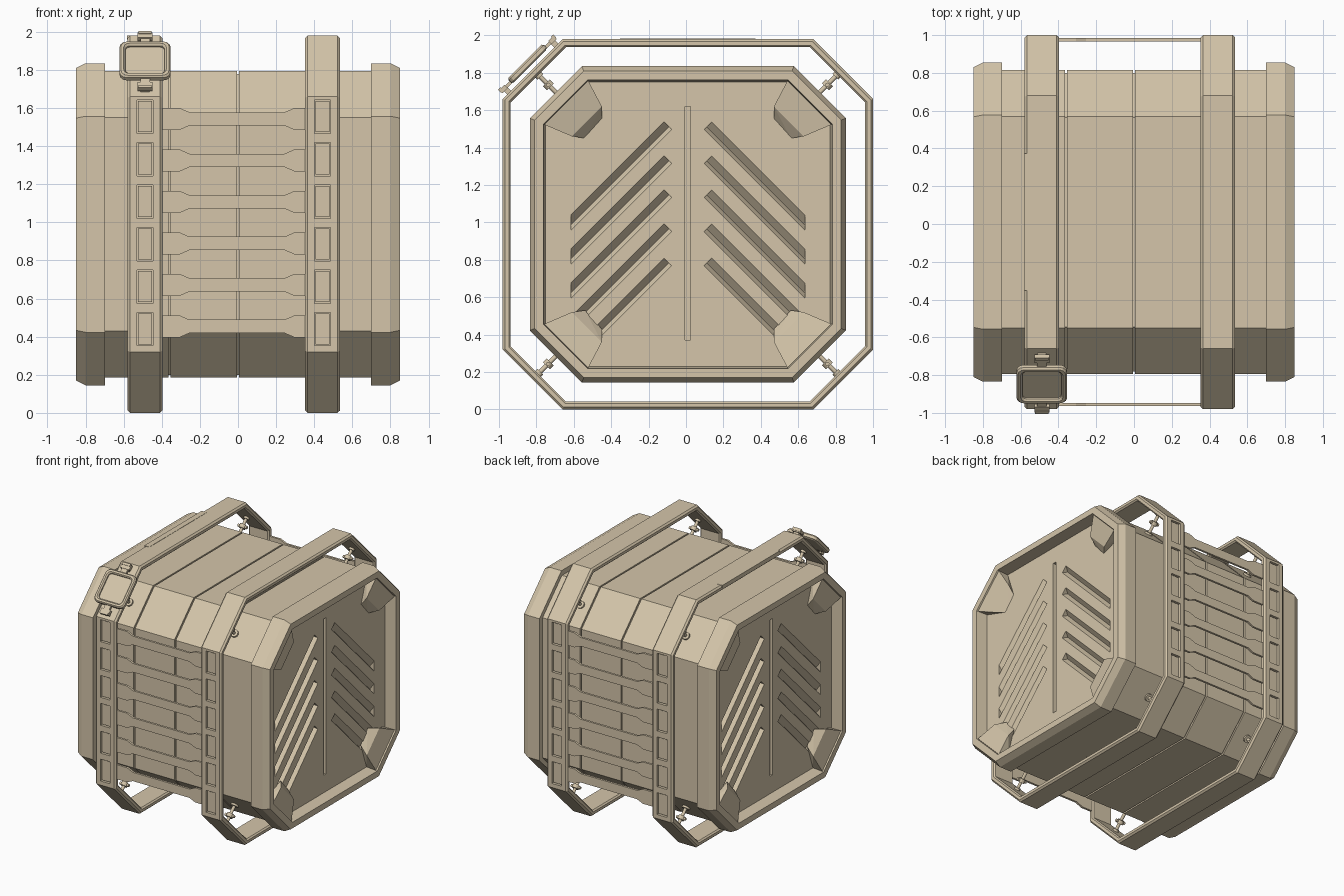
import bpy, bmesh, math
from mathutils import Vector, Matrix

if "Cube" in bpy.data.objects:
    bpy.data.objects.remove(bpy.data.objects["Cube"])

CENTRE = Vector((0, 0.01, 0.99))
S = math.sqrt(0.5)
tan = bpy.data.materials.new("tan_shell")
tan.diffuse_color = (0.66, 0.56, 0.40, 1)
tan.use_nodes = True
tan.node_tree.nodes["Principled BSDF"].inputs["Base Color"].default_value = tan.diffuse_color


def finish(name, bm):
    bmesh.ops.recalc_face_normals(bm, faces=bm.faces)
    me = bpy.data.meshes.new(name)
    bm.to_mesh(me)
    bm.free()
    me.materials.append(tan)
    ob = bpy.data.objects.new(name, me)
    ob.location = CENTRE
    bpy.context.collection.objects.link(ob)
    return ob


def octagon(h, c):
    return [(h, -c), (h, c), (c, h), (-c, h), (-h, c), (-h, -c), (-c, -h), (c, -h)]


def loft(name, sections, closed=False):
    """Skin octagonal sections (x, half height, corner) along x."""
    bm = bmesh.new()
    rings = [[bm.verts.new((x, y, z)) for y, z in octagon(h, c)] for x, h, c in sections]
    n = len(rings)
    for i in range(n if closed else n - 1):
        a, b = rings[i], rings[(i + 1) % n]
        for j in range(8):
            k = (j + 1) % 8
            bm.faces.new((a[j], a[k], b[k], b[j]))
    if not closed:
        bm.faces.new(rings[0])
        bm.faces.new(rings[-1])
    return finish(name, bm)


def add_hull(bm, pts):
    vs = [bm.verts.new(p) for p in pts]
    res = bmesh.ops.convex_hull(bm, input=vs)
    junk = [g for g in res["geom_interior"] if isinstance(g, bmesh.types.BMVert)]
    bmesh.ops.delete(bm, geom=junk, context="VERTS")


def add_box(bm, centre, size, rot=Matrix.Identity(4)):
    m = Matrix.Translation(centre) @ rot @ Matrix.Diagonal((*size, 1))
    bmesh.ops.create_cube(bm, size=1, matrix=m)


def add_prism(bm, outline, y0, y1):
    """Extrude an x-z outline from y0 to y1."""
    a = [bm.verts.new((x, y0, z)) for x, z in outline]
    b = [bm.verts.new((x, y1, z)) for x, z in outline]
    bm.faces.new(a)
    bm.faces.new(b[::-1])
    for i in range(len(a)):
        j = (i + 1) % len(a)
        bm.faces.new((a[i], b[i], b[j], a[j]))


def cut(ob, cutter):
    cutter.hide_render = True
    mod = ob.modifiers.new("cut", "BOOLEAN")
    mod.operation, mod.object, mod.solver = "DIFFERENCE", cutter, "EXACT"
    bpy.context.view_layer.objects.active = ob
    bpy.ops.object.modifier_apply(modifier=mod.name)
    bpy.data.objects.remove(cutter)


# Octagonal body with stepped end caps, recessed ends and seams
PX = 0.76
half = [(PX, .76, .53), (.85, .772, .535), (.85, .82, .557), (.80, .845, .567),
        (.698, .845, .567), (.698, .805, .56), (.366, .805, .56), (.366, .79, .554),
        (.354, .79, .554), (.354, .805, .56), (.006, .805, .56), (.006, .79, .554)]
body = loft("crate_body", half + [(-x, h, c) for x, h, c in reversed(half)])

# Slanted V grooves and centre groove on both end panels
bm = bmesh.new()
for sx in (1, -1):
    top, low = sx * (PX + .002), sx * (PX - .04)
    for sy in (1, -1):
        for i in range(5):
            dz = -.182 * i
            e = .626 if i < 4 else .49
            a, b = (.129, .549), (.086, .506)
            c, d = (e, b[1] - e + .086), (e, a[1] - e + .129)
            pts = [(top, sy * y, z + dz) for y, z in (a, b, c, d)]
            for p, q in ((a, b), (d, c)):
                pts.append((low, sy * (p[0] + .65 * (q[0] - p[0])),
                            p[1] + .65 * (q[1] - p[1]) + dz))
            add_hull(bm, pts)
    add_box(bm, (sx * PX, 0, .005), (.06, .03, 1.25))
cut(body, finish("groove_cutter", bm))

# Corner gussets inside the recessed ends
bm = bmesh.new()
for sx in (1, -1):
    for sy in (1, -1):
        for sz in (1, -1):
            pts = [(.84, .768, .533), (.84, .533, .768), (.81, .46, .63), (.81, .62, .47),
                   (PX - .005, .46, .56), (PX - .005, .55, .46),
                   (PX - .005, .76, .53), (PX - .005, .53, .76)]
            add_hull(bm, [(sx * x, sy * y, sz * z) for x, y, z in pts])
finish("corner_gussets", bm)

# Two octagonal hoops with recessed slots on front and back
PROFILE = [(-.091, .012), (-.078, 0), (.078, 0), (.091, .012),
           (.091, .033), (.08, .043), (-.08, .043), (-.091, .033)]
HOOPS = {"left": -.488, "right": .444}
for side, hx in HOOPS.items():
    hoop = loft(side + "_hoop", [(hx + x, .99 - t, .67 - .414 * t) for x, t in PROFILE], True)
    bm = bmesh.new()
    for sy in (1, -1):
        for i in range(6):
            add_box(bm, (hx, sy * .99, .565 - .223 * i), (.085, .044, .175))
    cut(hoop, finish("slot_cutter", bm))
    # Pads inside the slots
    bm = bmesh.new()
    for sy in (1, -1):
        for i in range(6):
            add_box(bm, (hx, sy * .972, .565 - .223 * i), (.072, .016, .162))
    finish(side + "_slot_pads", bm)

    # Diagonal struts with collars joining hoop to body
    bm = bmesh.new()
    for k in range(4):
        ang = math.radians(45 + 90 * k)
        d = Vector((0, math.cos(ang), math.sin(ang)))
        rot = d.to_track_quat("Z", "Y").to_matrix().to_4x4()
        for r, r0, r1 in ((.012, .95, 1.14), (.03, .955, .98), (.026, 1.04, 1.07), (.022, 1.115, 1.14)):
            m = Matrix.Translation(Vector((hx, 0, 0)) + d * (r0 + r1) / 2) @ rot
            bmesh.ops.create_cone(bm, cap_ends=True, segments=12, radius1=r, radius2=r,
                                  depth=r1 - r0, matrix=m)
        pin = Matrix.Translation(Vector((hx, 0, 0)) + d * 1.055) @ Matrix.Rotation(math.pi / 2, 4, "Y")
        bmesh.ops.create_cone(bm, cap_ends=True, segments=12, radius1=.011, radius2=.011,
                              depth=.08, matrix=pin)
    finish(side + "_struts", bm)

# Dog-bone webbing bands between the hoops, front and back
bm = bmesh.new()
for sy in (1, -1):
    for i in range(6):
        z = .553 - .2178 * i
        upper = [(-.41, .058), (-.307, .058), (-.255, .035), (.244, .035), (.297, .058), (.37, .058)]
        outline = [(x, z + h) for x, h in upper] + [(x, z - h) for x, h in reversed(upper)]
        add_prism(bm, outline, sy * .957, sy * .974)
finish("webbing_bands", bm)

# Long plate along the top of the left hoop
bm = bmesh.new()
add_box(bm, (-.56, 0, .981), (.045, .725, .022))
finish("hoop_top_plate", bm)

# Square tag on the upper front slope of the left hoop
# Local axes: x sideways, y up the slope, z outward
TILT = Matrix(((1, 0, 0, HOOPS["left"]), (0, S, -S, 0), (0, S, S, 0), (0, 0, 0, 1)))


def rounded(half_size, r):
    pts = []
    for k, (sx, sy) in enumerate(((1, 1), (-1, 1), (-1, -1), (1, -1))):
        for j in range(4):
            a = math.radians(90 * k + 30 * j)
            pts.append((sx * (half_size - r) + r * math.cos(a), sy * (half_size - r) + r * math.sin(a)))
    return pts


bm = bmesh.new()
frame = [(.122, .035, 1.195), (.134, .04, 1.202), (.134, .04, 1.222),
         (.126, .036, 1.232), (.112, .03, 1.232), (.103, .025, 1.222), (.103, .025, 1.195)]
rings = [[bm.verts.new(TILT @ Vector((x, y, d))) for x, y in rounded(h, r)] for h, r, d in frame]
for i in range(len(rings)):
    a, b = rings[i], rings[(i + 1) % len(rings)]
    for j in range(16):
        k = (j + 1) % 16
        bm.faces.new((a[j], a[k], b[k], b[j]))
finish("tag_frame", bm)

bm = bmesh.new()
add_box(bm, TILT @ Vector((0, 0, 1.204)), (.21, .21, .016), TILT.to_3x3().to_4x4())
finish("tag_panel", bm)

# Clips above and below the tag
bm = bmesh.new()
R = TILT.to_3x3().to_4x4()
for s in (1, -1):
    add_box(bm, TILT @ Vector((0, s * .15, 1.207)), (.05, .05, .018), R)
    add_box(bm, TILT @ Vector((0, s * .185, 1.208)), (.08, .04, .024), R)
    add_box(bm, TILT @ Vector((0, s * .178, 1.185)), (.045, .03, .04), R)
    add_box(bm, TILT @ Vector((0, s * .2, 1.215)), (.07, .018, .022), R)
finish("tag_clips", bm)
